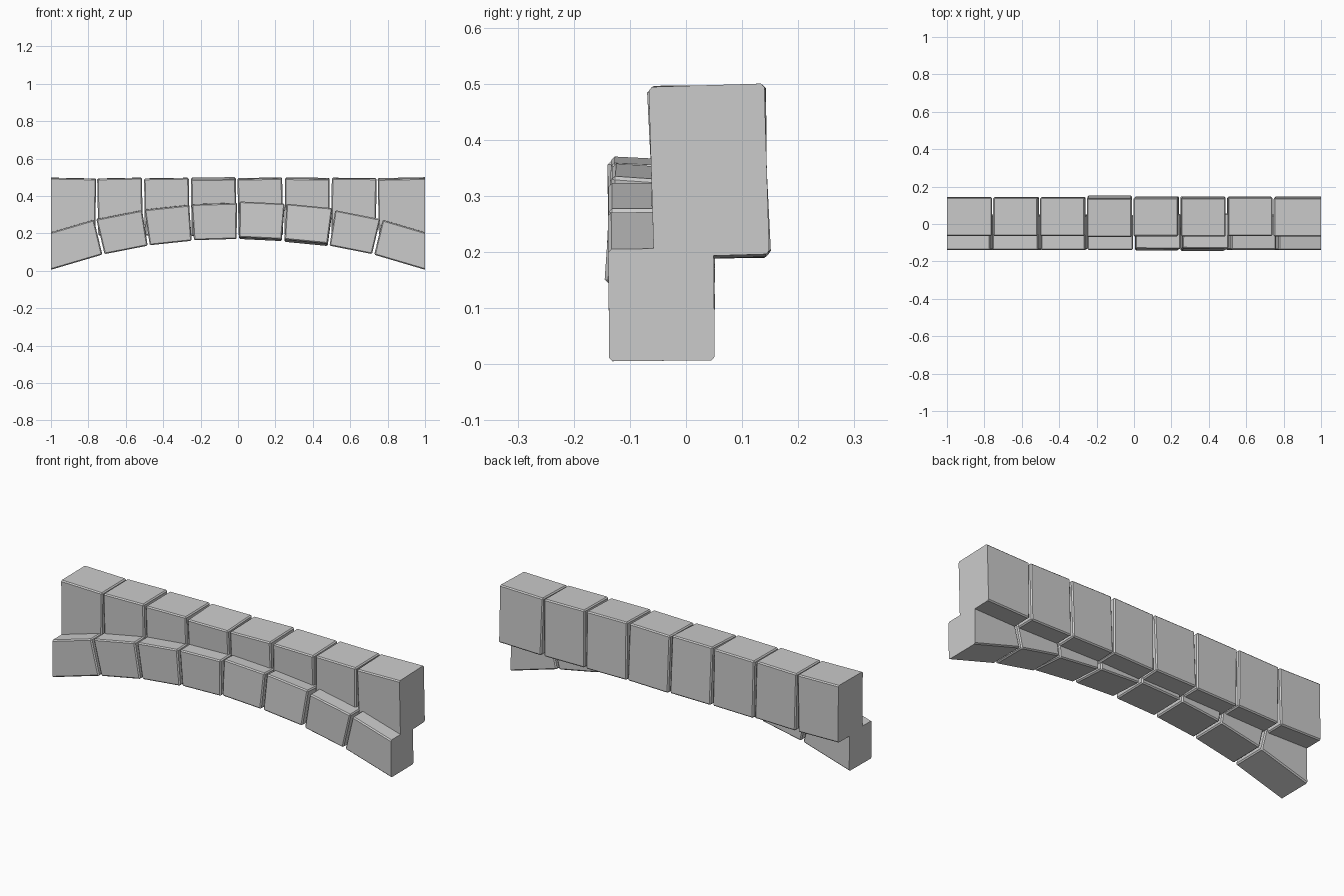
import bpy, bmesh, math
from mathutils import Matrix, Vector

if "Cube" in bpy.data.objects:
    bpy.data.objects.remove(bpy.data.objects["Cube"])

R_IN, R_OUT, CZ = 3.11, 3.302, -2.937   # arch radii and centre height


def block(name, profile, y0, y1, rot, cut=0):
    """Bevelled stone from a 4-point xz profile, slightly tilted; cut = -1/1 trims it flush at x = cut."""
    bm = bmesh.new()
    front = [bm.verts.new((x, y0, z)) for x, z in profile]
    back = [bm.verts.new((x, y1, z)) for x, z in profile]
    bm.faces.new(front)
    bm.faces.new(back[::-1])
    for i in range(4):
        j = (i + 1) % 4
        bm.faces.new((front[j], front[i], back[i], back[j]))
    bmesh.ops.recalc_face_normals(bm, faces=bm.faces[:])
    bmesh.ops.bevel(bm, geom=bm.edges[:], offset=0.006, segments=1, affect='EDGES')
    # small hand-laid tilt about the stone's own centre
    c = sum((v.co for v in bm.verts), Vector()) / len(bm.verts)
    m = Matrix.Rotation(rot[1], 4, 'Y') @ Matrix.Rotation(rot[0], 4, 'X')
    bmesh.ops.transform(bm, matrix=Matrix.Translation(c) @ m @ Matrix.Translation(-c), verts=bm.verts[:])
    # flush, closed end face
    if cut:
        bmesh.ops.bisect_plane(bm, geom=bm.verts[:] + bm.edges[:] + bm.faces[:],
                               plane_co=(cut, 0, 0), plane_no=(cut, 0, 0), clear_outer=True)
        bmesh.ops.holes_fill(bm, edges=[e for e in bm.edges if e.is_boundary])
    bmesh.ops.recalc_face_normals(bm, faces=bm.faces[:])
    me = bpy.data.meshes.new(name)
    bm.to_mesh(me)
    bm.free()
    bpy.context.collection.objects.link(bpy.data.objects.new(name, me))


def on_arc(r, a):
    return r * math.sin(a), CZ + r * math.cos(a)


# small (forward, sideways) tilts for each stone, left to right
arch_tilt = [(0.01, 0), (0.015, 0), (0.02, 0.01), (0.02, 0.01),
             (-0.05, 0.01), (-0.07, -0.02), (0.0, 0), (0.01, 0)]
top_tilt = [(0.01, 0.02), (0.01, -0.02), (0.01, -0.015), (0.05, -0.005),
            (0.025, -0.02), (0.03, 0.01), (0.015, 0.01), (0.03, -0.02)]
joints = [-0.34, -0.2335, -0.154, -0.0775, 0, 0.0775, 0.156, 0.2345, 0.34]

for i in range(8):
    cut = {0: -1, 7: 1}.get(i, 0)

    # arched lower course of wedge stones
    a, b = joints[i] + 0.002, joints[i + 1] - 0.002
    block(f"arch_stone_{i + 1}",
          [on_arc(R_IN, a), on_arc(R_IN, b), on_arc(R_OUT, b), on_arc(R_OUT, a)],
          -0.138, 0.05, arch_tilt[i], cut)

    # straight upper course
    x0 = -1.005 + i * 0.25 + (0.005 if i else -0.02)
    x1 = -1.0 + (i + 1) * 0.25 + (-0.011 if i < 7 else 0.02)
    block(f"top_stone_{i + 1}", [(x0, 0.191), (x1, 0.191), (x1, 0.495), (x0, 0.495)],
          -0.062, 0.144, top_tilt[i], cut)
